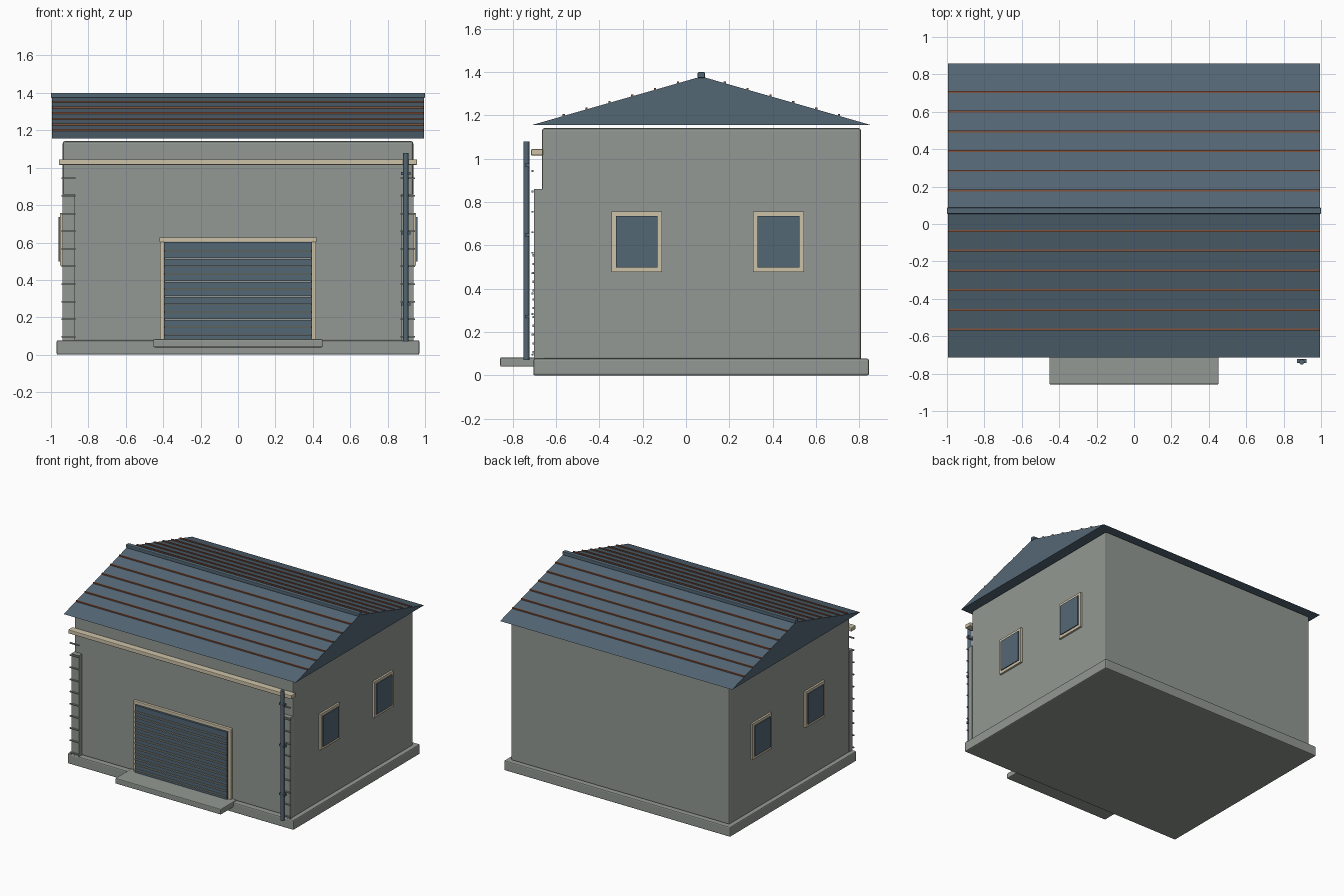
import bpy, bmesh, math

if "Cube" in bpy.data.objects:
    bpy.data.objects.remove(bpy.data.objects["Cube"])


def srgb(r, g, b):
    return [((c / 255 + 0.055) / 1.055) ** 2.4 for c in (r, g, b)] + [1.0]


def material(name, rgb):
    m = bpy.data.materials.new(name)
    m.diffuse_color = srgb(*rgb)
    m.use_nodes = True
    m.node_tree.nodes["Principled BSDF"].inputs["Base Color"].default_value = m.diffuse_color
    return m


GREY = material("concrete grey", (147, 153, 147))
BLUE = material("slate blue", (84, 103, 117))
CREAM = material("cream trim", (205, 194, 168))
RUST = material("rust brown", (132, 82, 60))


def finish(name, bm, mat, bevel=0.0):
    bmesh.ops.recalc_face_normals(bm, faces=bm.faces)
    me = bpy.data.meshes.new(name)
    bm.to_mesh(me)
    bm.free()
    me.materials.append(mat)
    ob = bpy.data.objects.new(name, me)
    bpy.context.collection.objects.link(ob)
    if bevel:
        mod = ob.modifiers.new("bevel", 'BEVEL')
        mod.width = bevel
        mod.segments = 2
    return ob


def boxes(name, spans, mat, bevel=0.0):
    """One object made of boxes, each given as (x0, x1, y0, y1, z0, z1)."""
    bm = bmesh.new()
    for x0, x1, y0, y1, z0, z1 in spans:
        verts = bmesh.ops.create_cube(bm, size=1)["verts"]
        bmesh.ops.scale(bm, vec=(x1 - x0, y1 - y0, z1 - z0), verts=verts)
        bmesh.ops.translate(bm, verts=verts,
                            vec=((x0 + x1) / 2, (y0 + y1) / 2, (z0 + z1) / 2))
    return finish(name, bm, mat, bevel)


def both_sides(spans):
    return spans + [(-b, -a, *rest) for a, b, *rest in spans]


# Main body
boxes("plinth", [(-0.97, 0.97, -0.705, 0.845, 0, 0.077)], GREY, 0.008)
boxes("walls", [(-0.937, 0.937, -0.665, 0.808, 0.07, 1.142)], GREY, 0.012)
boxes("door_step", [(-0.453, 0.453, -0.858, -0.66, 0.04, 0.083)], GREY, 0.006)

# Roof prism
APEX_Y, APEX_Z, EAVE_Z, HALF = 0.071, 1.38, 1.155, 0.786
bm = bmesh.new()
ends = []
for x in (-0.995, 0.995):
    ends.append([bm.verts.new((x, y, z)) for y, z in
                 ((APEX_Y - HALF, EAVE_Z), (APEX_Y + HALF, EAVE_Z), (APEX_Y, APEX_Z))])
for e in ends:
    bm.faces.new(e)
for i in range(3):
    j = (i + 1) % 3
    bm.faces.new((ends[0][i], ends[0][j], ends[1][j], ends[1][i]))
finish("roof", bm, BLUE)

# Ridge cap and roof battens on both slopes
boxes("ridge_cap", [(-1, 1, APEX_Y - 0.017, APEX_Y + 0.017, 1.373, 1.4)], BLUE, 0.005)
battens = []
for i in range(6):
    d = 0.108 + i * 0.1055
    z = APEX_Z - d / HALF * (APEX_Z - EAVE_Z) + 0.003
    for s in (-1, 1):
        y = APEX_Y + s * d
        battens.append((-0.993, 0.993, y - 0.005, y + 0.005, z - 0.005, z + 0.005))
boxes("roof_battens", battens, RUST)

# Front fascia beam
boxes("fascia_beam", [(-0.958, 0.958, -0.715, -0.66, 1.015, 1.045)], CREAM, 0.005)

# Corner pilasters with thin joint ribs
boxes("corner_pilasters", both_sides([(0.872, 0.938, -0.702, -0.66, 0.075, 0.86)]), GREY)
boxes("corner_ribs", both_sides([(0.868, 0.945, -0.713, -0.703, z - 0.004, z + 0.004)
                                 for z in [0.095 + 0.0943 * i for i in range(10)]]), GREY)

# Roller door: frame, panel, slats
boxes("door_frame", both_sides([(0.393, 0.418, -0.685, -0.66, 0.075, 0.605)])
      + [(-0.42, 0.42, -0.685, -0.66, 0.602, 0.628)], CREAM, 0.004)
boxes("roller_door", [(-0.395, 0.395, -0.7, -0.66, 0.075, 0.604)], BLUE)
boxes("door_slats", [(-0.393, 0.393, -0.709, -0.698, z - 0.005, z + 0.005)
                     for z in [0.107 + 0.0407 * i for i in range(12)]], GREY)

# Two windows on each side wall
for n, y in (("front", -0.227), ("rear", 0.427)):
    hy, z0, z1, t = 0.117, 0.478, 0.757, 0.021
    frame = [(0.93, 0.952, y - hy, y + hy, z0, z0 + t),
             (0.93, 0.952, y - hy, y + hy, z1 - t, z1),
             (0.93, 0.952, y - hy, y - hy + t, z0 + t, z1 - t),
             (0.93, 0.952, y + hy - t, y + hy, z0 + t, z1 - t)]
    boxes(n + "_window_frames", both_sides(frame), CREAM)
    boxes(n + "_window_glass", both_sides(
        [(0.93, 0.959, y - hy + t, y + hy - t, z0 + t, z1 - t)]), BLUE)

# Downpipe and clamps
bm = bmesh.new()
pipe = bmesh.ops.create_cone(bm, cap_ends=True, segments=16, radius1=0.014,
                             radius2=0.014, depth=1.008)["verts"]
bmesh.ops.translate(bm, verts=pipe, vec=(0.897, -0.737, 0.575))
down = finish("downpipe", bm, BLUE)
bpy.context.view_layer.objects.active = down
down.select_set(True)
bpy.ops.object.shade_smooth_by_angle(angle=math.radians(40))
boxes("pipe_clamps", [(0.872, 0.922, -0.744, -0.722, z - 0.008, z + 0.008)
                      for z in (0.272, 0.65, 0.97)], BLUE)
